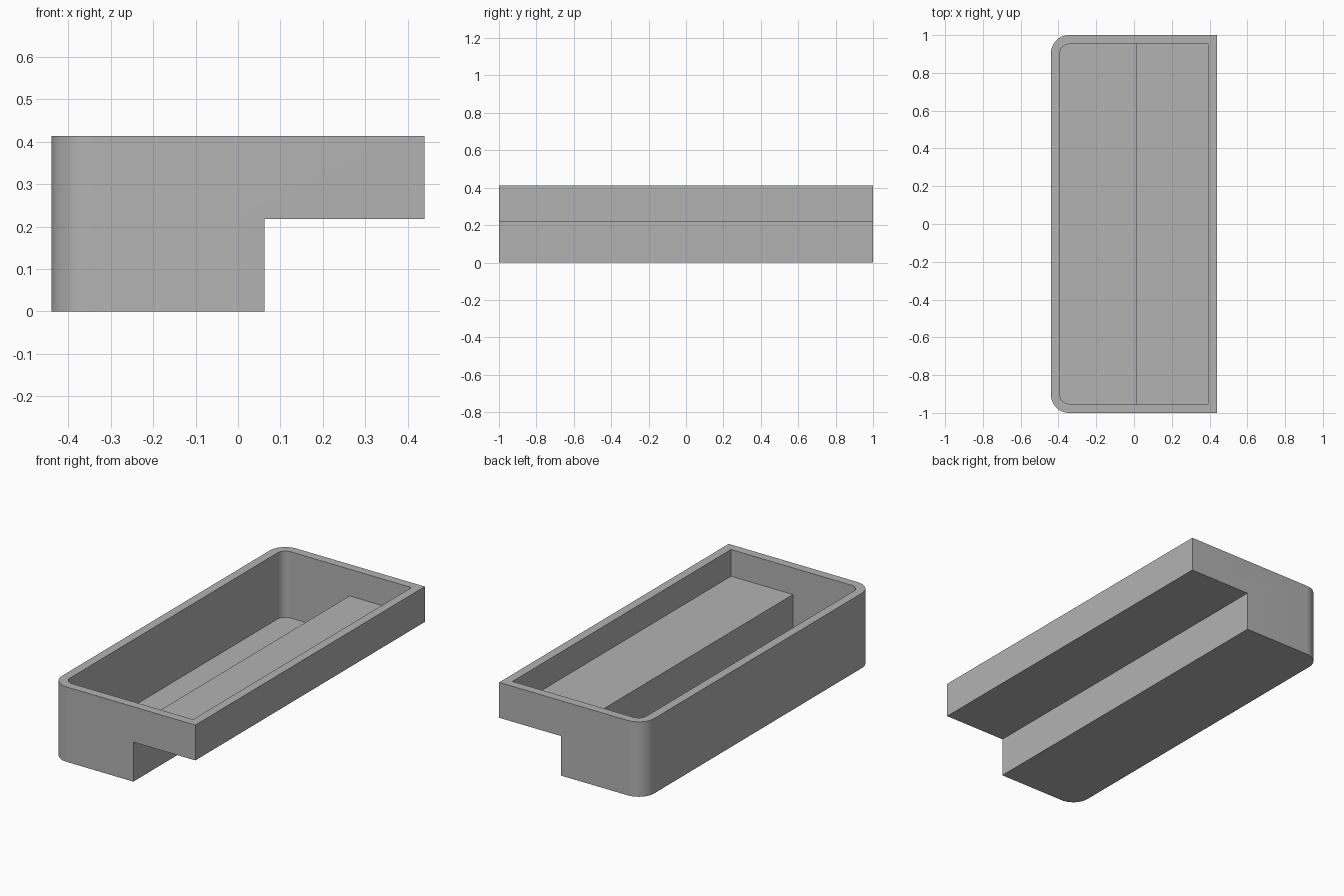
import bpy
import bmesh

cube = bpy.data.objects.get("Cube")
if cube:
    bpy.data.objects.remove(cube, do_unlink=True)

HALF_X, HALF_Y, HEIGHT = 0.44, 1.0, 0.413
STEP_X, STEP_Z = 0.062, 0.218
WALL, RADIUS = 0.048, 0.096

grey = bpy.data.materials.new("plain grey")
grey.use_nodes = True
grey.diffuse_color = (0.45, 0.45, 0.45, 1)
grey.node_tree.nodes["Principled BSDF"].inputs["Base Color"].default_value = grey.diffuse_color


def stepped_block(name, left, right, step_x, bottom, step_z, top, half_y, radius):
    """Stepped side profile extruded along y, with rounded upright edges on the -x side."""
    profile = [(left, bottom), (step_x, bottom), (step_x, step_z),
               (right, step_z), (right, top), (left, top)]
    bm = bmesh.new()
    face = bm.faces.new([bm.verts.new((x, -half_y, z)) for x, z in profile])
    new = bmesh.ops.extrude_face_region(bm, geom=[face])["geom"]
    bmesh.ops.translate(bm, vec=(0, 2 * half_y, 0),
                        verts=[v for v in new if isinstance(v, bmesh.types.BMVert)])
    uprights = [e for e in bm.edges if all(abs(v.co.x - left) < 1e-5 for v in e.verts)
                and abs(e.verts[0].co.y - e.verts[1].co.y) < 1e-5]
    bmesh.ops.bevel(bm, geom=uprights, offset=radius, segments=12,
                    profile=0.5, affect='EDGES')
    bmesh.ops.recalc_face_normals(bm, faces=bm.faces)
    mesh = bpy.data.meshes.new(name)
    bm.to_mesh(mesh)
    bm.free()
    mesh.materials.append(grey)
    obj = bpy.data.objects.new(name, mesh)
    bpy.context.collection.objects.link(obj)
    return obj


# Outer tray body and the matching cavity, one wall thickness inside it
tray = stepped_block("stepped_tray", -HALF_X, HALF_X, STEP_X, 0, STEP_Z, HEIGHT,
                     HALF_Y, RADIUS)
cavity = stepped_block("cavity_cutter", -HALF_X + WALL, HALF_X - WALL, STEP_X - WALL,
                       WALL, STEP_Z + WALL, HEIGHT + WALL, HALF_Y - WALL, RADIUS - WALL)
cavity.hide_render = True

# Hollow out the tray
cut = tray.modifiers.new("hollow", 'BOOLEAN')
cut.operation = 'DIFFERENCE'
cut.solver = 'EXACT'
cut.object = cavity
bpy.ops.object.select_all(action='DESELECT')
tray.select_set(True)
bpy.context.view_layer.objects.active = tray
bpy.ops.object.modifier_apply(modifier=cut.name)
bpy.data.objects.remove(cavity, do_unlink=True)
bpy.ops.object.shade_smooth_by_angle()
